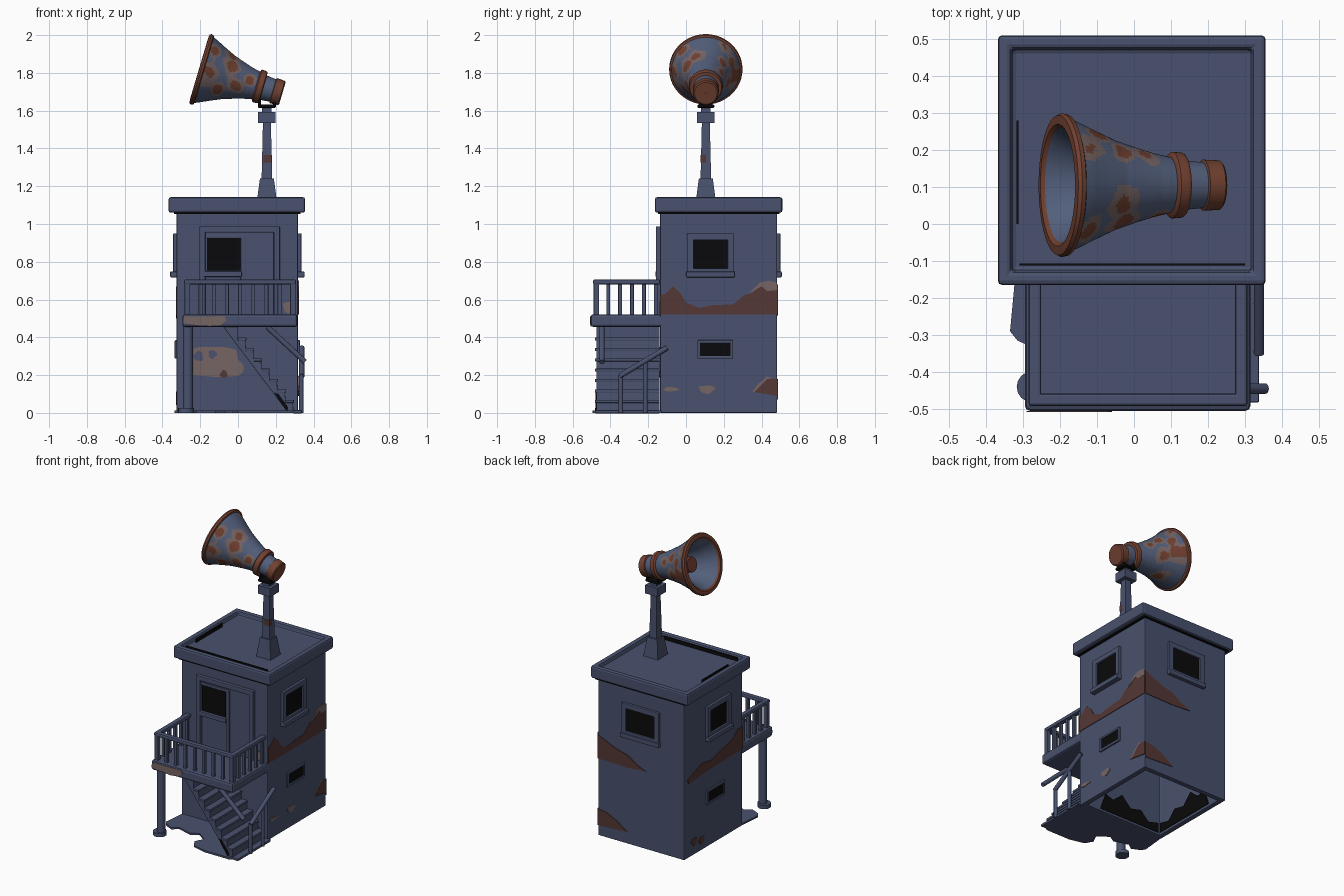
import bpy, bmesh, math
from mathutils import Vector, Matrix, noise

if "Cube" in bpy.data.objects:
    bpy.data.objects.remove(bpy.data.objects["Cube"])

def mat(name, c):
    m = bpy.data.materials.new(name)
    m.diffuse_color = (*c, 1)
    m.use_nodes = True
    m.node_tree.nodes["Principled BSDF"].inputs["Base Color"].default_value = m.diffuse_color
    return m

BLUE = mat("slate_blue", (0.066, 0.083, 0.155))
HORN = mat("horn_blue", (0.084, 0.112, 0.195))
RUST = mat("rust", (0.165, 0.052, 0.030))
DARK = mat("dark_rust", (0.088, 0.038, 0.035))
TAUPE = mat("worn_taupe", (0.185, 0.130, 0.128))
BLACK = mat("black", (0.003, 0.003, 0.0035))

def finish(bm, name, mats, bevel=0, smooth=False):
    bmesh.ops.recalc_face_normals(bm, faces=bm.faces[:])
    me = bpy.data.meshes.new(name)
    bm.to_mesh(me)
    bm.free()
    ob = bpy.data.objects.new(name, me)
    bpy.context.collection.objects.link(ob)
    for m in mats:
        me.materials.append(m)
    if bevel:
        b = ob.modifiers.new("bevel", "BEVEL")
        b.width, b.segments = bevel, 2
    if smooth:
        bpy.ops.object.select_all(action='DESELECT')
        ob.select_set(True)
        bpy.context.view_layer.objects.active = ob
        bpy.ops.object.shade_smooth_by_angle(angle=math.radians(40))
    return ob

def cube(lo, hi):
    bm = bmesh.new()
    bmesh.ops.create_cube(bm, size=1)
    for v in bm.verts:
        v.co = Vector([lo[i] if v.co[i] < 0 else hi[i] for i in range(3)])
    bm.normal_update()
    return bm

def box(name, lo, hi, m=BLUE, bevel=0.005):
    return finish(cube(lo, hi), name, [m], bevel)

def recess(bm, axis_z, rim, depth):
    # sink the middle of the top (+1) or bottom (-1) face
    f = [f for f in bm.faces if f.normal.z * axis_z > 0.9]
    bmesh.ops.inset_region(bm, faces=f, thickness=rim)
    r = bmesh.ops.extrude_face_region(bm, geom=f)
    vs = [v for v in r["geom"] if isinstance(v, bmesh.types.BMVert)]
    bmesh.ops.translate(bm, verts=vs, vec=(0, 0, -axis_z * depth))
    bmesh.ops.delete(bm, geom=[x for x in f if x.is_valid], context='FACES')

def rod(name, a, b, r1, r2=None, seg=16, m=BLUE, turn=0):
    a, b = Vector(a), Vector(b)
    bm = bmesh.new()
    bmesh.ops.create_cone(bm, cap_ends=True, segments=seg, radius1=r1,
                          radius2=r1 if r2 is None else r2, depth=(b - a).length)
    rot = (b - a).to_track_quat('Z', 'Y').to_matrix().to_4x4()
    bm.transform(Matrix.Translation((a + b) / 2) @ rot @ Matrix.Rotation(turn, 4, 'Z'))
    return finish(bm, name, [m], 0, seg > 4)

def prism(name, pts, vec, m=BLUE, bevel=0):
    bm = bmesh.new()
    f = bm.faces.new([bm.verts.new(p) for p in pts])
    r = bmesh.ops.extrude_face_region(bm, geom=[f])
    bmesh.ops.translate(bm, verts=[v for v in r["geom"] if isinstance(v, bmesh.types.BMVert)], vec=vec)
    return finish(bm, name, [m], bevel)

X0, X1, Y0, Y1 = -0.325, 0.318, -0.137, 0.483
WALL = {"right": lambda u, z, o: (X1 + o, u, z), "left": lambda u, z, o: (X0 - o, u, z),
        "front": lambda u, z, o: (u, Y0 - o, z), "back": lambda u, z, o: (u, Y1 + o, z)}

def plate(name, wall, pts, m, off=0.0, t=0.004):
    f = WALL[wall]
    vec = Vector(f(0, 0, t)) - Vector(f(0, 0, 0))
    return prism(name, [f(u, z, off) for u, z in pts], vec, m)

def blob(cu, cz, ru, rz, n=24, k=0.0):
    out = []
    for i in range(n):
        a = 2 * math.pi * i / n
        w = 1 + 0.12 * math.sin(3 * a + k) + 0.08 * math.cos(5 * a + k)
        out.append((cu + ru * w * math.cos(a), cz + rz * w * math.sin(a)))
    return out

def wall_box(name, wall, u0, u1, z0, z1, out, m=BLUE, back=-0.01, bevel=0.004):
    a, b = WALL[wall](u0, z0, back), WALL[wall](u1, z1, out)
    return box(name, [min(p) for p in zip(a, b)], [max(p) for p in zip(a, b)], m, bevel)

def window(name, wall, u0, u1, z0, z1, bar, out=0.018, sill=0.034):
    plate(name + "_pane", wall, [(u0, z0), (u1, z0), (u1, z1), (u0, z1)], BLACK, 0, 0.006)
    for u in (u0 - bar, u1):
        wall_box(name + "_frame_side", wall, u, u + bar, z0 - bar, z1 + bar, out)
    for z in (z0 - bar, z1):
        wall_box(name + "_frame_bar", wall, u0 - bar, u1 + bar, z, z + bar, out)
    if sill:
        wall_box(name + "_sill", wall, u0 - bar - .004, u1 + bar + .004, z0 - bar - .012, z0 - bar + .018, sill)

# tower body, open underneath, with dark patches inside
bm = cube((X0, Y0, 0), (X1, Y1, 1.07))
recess(bm, -1, 0.05, 0.46)
finish(bm, "tower_walls", [BLUE], 0.006)
box("dark_inner_ceiling", (X0 + .05, Y0 + .05, .445), (X1 - .05, Y1 - .05, .455), BLACK, 0)
inner = [(0, .004), (0, .07), (.08, .05), (.14, .11), (.22, .09), (.29, .16), (.36, .10), (.42, .12), (.46, .004)]
prism("inner_front_dark_patch", [(X0 + .06 + u, Y0 + .05, z) for u, z in inner], (0, .004, 0), BLACK)
prism("inner_left_dark_patch", [(X0 + .05, Y0 + .06 + u, z) for u, z in inner], (.004, 0, 0), BLACK)

# roof with a raised rim, dark seams in the recess and under the overhang
bm = cube((-0.368, -0.165, 1.06), (0.356, 0.51, 1.142))
recess(bm, 1, 0.052, 0.028)
finish(bm, "roof_slab", [BLUE], 0.012)
box("roof_front_seam", (-.31, -.112, 1.112), (.30, -.107, 1.138), BLACK, 0)
box("roof_left_seam", (-.317, .0, 1.112), (-.312, .28, 1.138), BLACK, 0)
box("overhang_shadow_gap", (X0 - .014, Y0 - .01, 1.052), (X1 + .014, Y1 + .012, 1.061), BLACK, 0)

# windows and door
for side in ("left", "right"):
    window(side + "_window", side, 0.04, 0.22, 0.765, 0.915, 0.035)
    window(side + "_slit", side, 0.075, 0.235, 0.302, 0.37, 0.015, 0.01, 0)
window("back_window", "back", -0.11, 0.10, 0.765, 0.915, 0.035, 0.016, 0.024)
wall_box("door_leaf", "front", -0.17, 0.19, 0.52, 0.96, 0.006)
for u in (-0.205, 0.19):
    wall_box("door_jamb", "front", u, u + 0.032, 0.52, 0.985, 0.022)
wall_box("door_lintel", "front", -0.205, 0.222, 0.955, 0.987, 0.022)
plate("door_window_pane", "front", [(-.165, .755), (.012, .755), (.012, .925), (-.165, .925)], BLACK, 0.006, 0.006)
wall_box("door_window_sill", "front", -0.19, 0.02, 0.72, 0.75, 0.024)
wall_box("door_window_head", "front", -0.175, 0.04, 0.925, 0.943, 0.014)
wall_box("door_post", "front", 0.014, 0.04, 0.52, 0.943, 0.014)

# worn paint patches on the walls
band = [(Y0, .52), (Y1, .52), (Y1, .66), (.43, .65), (.40, .675), (.35, .635), (.31, .625), (.25, .575),
        (.14, .57), (.07, .555), (0, .585), (-.03, .635), (-.07, .67), (-.11, .63), (Y0, .625)]
plate("right_rust_band", "right", band, DARK)
plate("right_band_worn_tip", "right", [(.33, .63), (.40, .67), (.43, .645), (Y1, .65), (Y1, .69), (.44, .70), (.39, .69)], TAUPE, 0, 0.005)
plate("right_low_rust", "right", [(Y1, .09), (Y1, .18), (.43, .18), (.39, .14), (.36, .11), (.42, .10)], DARK, 0, 0.005)
plate("right_low_worn", "right", [(.35, .11), (.38, .15), (.43, .195), (.45, .18), (.38, .11)], TAUPE)
plate("right_worn_spot", "right", blob(.11, .125, .04, .022), TAUPE)
plate("right_worn_spot", "right", blob(-.08, .125, .04, .012, k=2), TAUPE)
plate("left_rust_band", "left", [(Y0, .52), (Y0, .67), (-.08, .67), (-.02, .62), (.08, .60), (.2, .57), (.3, .585),
                                (.4, .55), (.45, .53), (.44, .50), (.2, .515)], DARK)
for u, z in ((.30, .07), (.38, .09)):
    plate("left_rust_spot", "left", blob(u, z, .03, .025, k=u), DARK)
plate("back_rust_band", "back", [(X1, .52), (X1, .68), (.25, .65), (.18, .62), (.1, .60), (.02, .55), (-.04, .525), (.1, .515)], DARK)
plate("back_low_rust", "back", [(X1, .07), (X1, .18), (.25, .17), (.17, .13), (.10, .08), (.2, .075)], DARK)
plate("front_worn_patch", "front", [(-.235, .20), (-.12, .19), (0, .195), (.03, .22), (.03, .25), (0, .28), (-.01, .335),
                                   (-.08, .35), (-.2, .35), (-.235, .34)], TAUPE)
for u, z, r, m in ((-.21, .30, .026, BLUE), (-.135, .31, .022, BLUE), (-.075, .205, .02, DARK)):
    plate("front_patch_spot", "front", blob(u, z, r, r, k=u * 40), m, 0, 0.006)
plate("front_worn_spot", "front", blob(.265, .56, .025, .03), TAUPE)

# balcony deck, post and railing
box("balcony_deck", (-0.295, -0.505, 0.455), (0.315, Y0 + .02, 0.522), bevel=0.014)
prism("deck_worn_patch", [(x, -.505, z) for x, z in ((-.285, .51), (-.29, .475), (-.22, .465), (-.15, .458), (-.09, .465),
                                                    (-.06, .49), (-.07, .512))], (0, -0.003, 0), TAUPE)
rod("balcony_post", (-.265, -.44, 0), (-.265, -.44, .46), 0.027)
rod("balcony_post_foot", (-.275, -.44, 0), (-.275, -.44, .025), 0.042)
RZ0, RZ1, RY = 0.68, 0.706, -0.475
box("front_top_rail", (-.285, RY - .017, RZ0), (.307, RY + .017, RZ1), bevel=.008)
for x in (-.268, .29):
    box("side_top_rail", (x - .017, RY, RZ0), (x + .017, Y0, RZ1), bevel=.008)
    for i in range(1, 6):
        y = RY + i * 0.063
        box("side_baluster", (x - .010, y - .010, .515), (x + .010, y + .010, RZ0 + .01), bevel=.003)
for i in range(9):
    x = -.268 + .06975 * i
    w = .014 if i in (0, 8) else .010
    box("front_baluster", (x - w, RY - w, .515), (x + w, RY + w, RZ0 + .01), bevel=.003)

# stairs as one stepped profile, with handrails
prof = [(-.08, .458), (0, .458)]
for i in range(8):
    prof += [(.042 * i, .45 - .055 * (i + 1)), (.042 * (i + 1) - .004, .45 - .055 * (i + 1))]
prof += [(.332, 0), (.265, 0)]
prism("stair_flight", [(x, -.475, z) for x, z in prof], (0, .335, 0), BLUE, .003)
prism("stair_dark_patch", [(x, -.475, z) for x, z in ((.19, .11), (.215, .10), (.265, .03), (.262, .006), (.225, .055))], (0, -.004, 0), BLACK)
for i in range(8):
    x, z = .042 * i, .45 - .055 * (i + 1)
    box("stair_tread", (x - .002, -.482, z - .012), (x + .044, -.14, z + .004), bevel=.003)
rod("stair_front_rail", (.155, -.445, .455), (.355, -.445, .27), 0.014)
rod("stair_side_rail", (.338, -.10, .345), (.338, -.35, .195), 0.014)
for y, z in ((-.345, .2), (-.215, .275)):
    rod("stair_side_post", (.335, y, 0), (.335, y, z), 0.012)

# thin uneven ground slab
slab = [(-.32, -.13), (-.335, -.29), (-.315, -.315), (-.26, -.34), (-.22, -.31), (-.12, -.34), (-.07, -.31),
        (0, -.36), (-.03, -.42), (0, -.47), (.1, -.495), (.28, -.495), (.335, -.46), (.335, -.13)]
prism("ground_slab", [(x, y, 0) for x, y in slab], (0, 0, .012))

# mast
MX, MY, Q = 0.153, 0.105, math.pi / 4
for n, z0, z1, a, b in (("mast_base", 1.112, 1.24, .054, .037), ("mast_pole", 1.24, 1.54, .028, .021),
                        ("mast_cap", 1.535, 1.592, .046, .046), ("mast_neck", 1.59, 1.62, .025, .025)):
    rod(n, (MX, MY, z0), (MX, MY, z1), a * 2 ** .5, b * 2 ** .5, 4, BLUE, Q)
box("mast_rust_patch", (MX - .018, MY - .0275, 1.325), (MX + .0275, MY, 1.365), DARK, 0)
box("bracket_plate", (.105, MY - .045, 1.615), (.2, MY + .045, 1.632), BLACK)
for x in (.105, .185):
    box("bracket_arm", (x, MY - .035, 1.62), (x + .016, MY + .035, 1.665), BLACK)

# horn, lathed around a tilted axis
ANG = math.radians(16.5)
O, D, P = Vector((.235, MY, 1.692)), Vector((-math.cos(ANG), 0, math.sin(ANG))), Vector((math.sin(ANG), 0, math.cos(ANG)))
line = [(0, .001), (0, .060), (.006, .067), (.05, .069), (.053, .062), (.105, .067), (.107, .084), (.112, .088), (.138, .090),
        (.143, .085), (.145, .076), (.19, .086), (.24, .101), (.30, .121), (.36, .148), (.41, .172), (.432, .181),
        (.436, .191), (.448, .194), (.458, .189), (.460, .165), (.45, .155), (.38, .118), (.30, .09), (.22, .07), (.2, .001)]
RIM = 16
# rust spots with a worn edge: x, y, z, size
SPOTS = [(-.17, -.03, 1.80, .075), (-.14, -.01, 1.92, .045), (-.03, .0, 1.84, .055), (-.02, .02, 1.74, .05), (-.11, .0, 1.72, .05),
         (-.045, .06, 1.87, .055), (-.03, .20, 1.86, .04), (-.12, .20, 1.92, .05), (-.15, .27, 1.78, .075), (-.05, .2, 1.76, .055),
         (.03, .19, 1.80, .04), (-.1, .12, 1.68, .06), (.06, .02, 1.76, .035), (-.10, .24, 1.86, .045)]
rings, seg = [], 96
for k in range(len(line) - 1):
    (s0, r0), (s1, r1) = line[k], line[k + 1]
    n = max(1, round(math.hypot(s1 - s0, r1 - r0) / .007))
    rings += [(s0 + (s1 - s0) * j / n, r0 + (r1 - r0) * j / n, k) for j in range(n)]
rings.append((*line[-1], len(line)))
bm = bmesh.new()
V = [[bm.verts.new(O + D * s + (Vector((0, 1, 0)) * math.cos(2 * math.pi * i / seg) + P * math.sin(2 * math.pi * i / seg)) * r)
      for i in range(seg)] for s, r, k in rings]
for j in range(len(V) - 1):
    k = rings[j][2]
    for i in range(seg):
        f = bm.faces.new((V[j][i], V[j][(i + 1) % seg], V[j + 1][(i + 1) % seg], V[j + 1][i]))
        c = f.calc_center_median()
        d = min((c - Vector(q[:3])).length / q[3] for q in SPOTS) + .45 * noise.noise(c * 16)
        if k < 4 or 5 <= k < 10 or RIM <= k < 21:
            f.material_index = 1
        elif k < RIM:
            f.material_index = 1 if d < .62 else 2 if d < 1.0 else 0
finish(bm, "horn", [HORN, RUST, TAUPE], 0, True)
rod("horn_inner_plug", O + D * .2, O + D * .37, .06, .048, 24, RUST)
